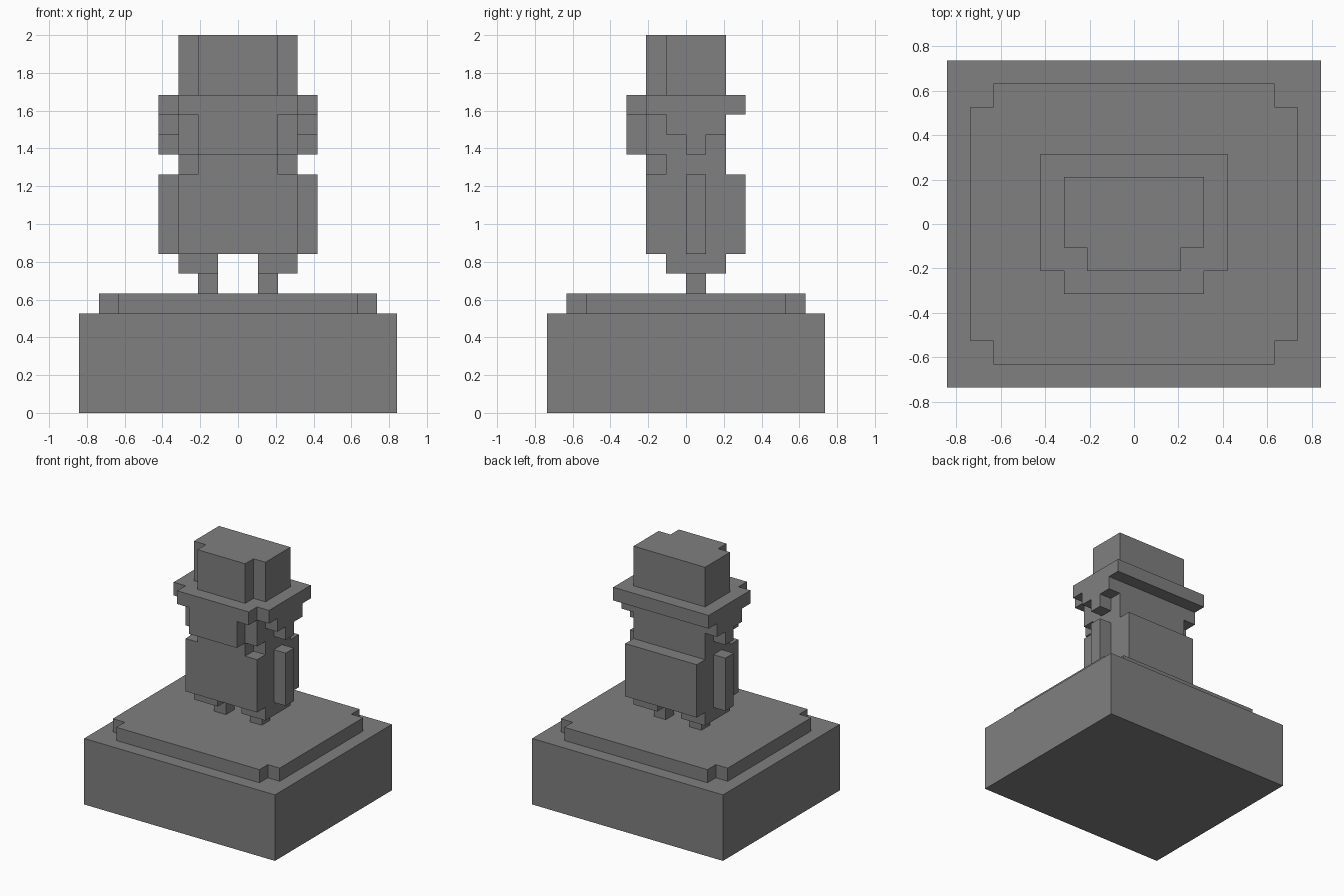
import bpy
import bmesh
from mathutils import Vector

U = 2 / 19  # one block of the grid

cube = bpy.data.objects.get("Cube")
if cube:
    bpy.data.objects.remove(cube, do_unlink=True)

stone = bpy.data.materials.new("grey stone")
stone.use_nodes = True
colour = (0.215, 0.215, 0.215, 1)
stone.diffuse_color = colour
stone.node_tree.nodes["Principled BSDF"].inputs["Base Color"].default_value = colour


def extrude(name, points, direction):
    """Extrude a closed flat outline, measured in blocks, along a direction."""
    bm = bmesh.new()
    face = bm.faces.new([bm.verts.new(Vector(p) * U) for p in points])
    new = bmesh.ops.extrude_face_region(bm, geom=[face], use_keep_orig=True)["geom"]
    moved = [v for v in new if isinstance(v, bmesh.types.BMVert)]
    bmesh.ops.translate(bm, verts=moved, vec=Vector(direction) * U)
    bmesh.ops.recalc_face_normals(bm, faces=bm.faces)
    mesh = bpy.data.meshes.new(name)
    bm.to_mesh(mesh)
    bm.free()
    mesh.materials.append(stone)
    obj = bpy.data.objects.new(name, mesh)
    bpy.context.collection.objects.link(obj)
    return obj


def box(name, x0, x1, y0, y1, z0, z1):
    base = [(x0, y0, z0), (x1, y0, z0), (x1, y1, z0), (x0, y1, z0)]
    return extrude(name, base, (0, 0, z1 - z0))


def slab(name, half, z0, z1):
    """Symmetric slab from the +x half of its plan, listed front to back."""
    plan = half + [(-x, y) for x, y in reversed(half)]
    return extrude(name, [(x, y, z0) for x, y in plan], (0, 0, z1 - z0))


def notched(w, y0, y1):
    """Half plan with a one-block notch at the front corner."""
    return [(w - 1, y0), (w - 1, y0 + 1), (w, y0 + 1), (w, y1)]


# Pedestal with a notched top plate
box("pedestal", -8, 8, -7, 7, 0, 5)
slab("plinth_plate", notched(7, -6, 5) + [(6, 5), (6, 6)], 5, 6)

# Torso, neck, head and hat
box("torso", -3, 3, -2, 3, 8, 12)
slab("neck", notched(3, -2, 2), 12, 13)
slab("head", notched(3, -3, 2), 13, 15)
slab("hat_brim", notched(4, -3, 3), 15, 16)
slab("hat_crown", notched(3, -2, 2), 16, 19)

# Paired limbs and ears
ear = [(0, 13), (1, 13), (1, 14), (2, 14), (2, 15), (-1, 15), (-1, 14), (0, 14)]
for side, s in (("left", 1), ("right", -1)):
    box(side + "_foot", s, 2 * s, 0, 1, 6, 7)
    box(side + "_leg", s, 3 * s, -1, 2, 7, 8)
    box(side + "_arm", 3 * s, 4 * s, 0, 1, 8, 12)
    extrude(side + "_ear", [(3 * s, y, z) for y, z in ear], (s, 0, 0))
